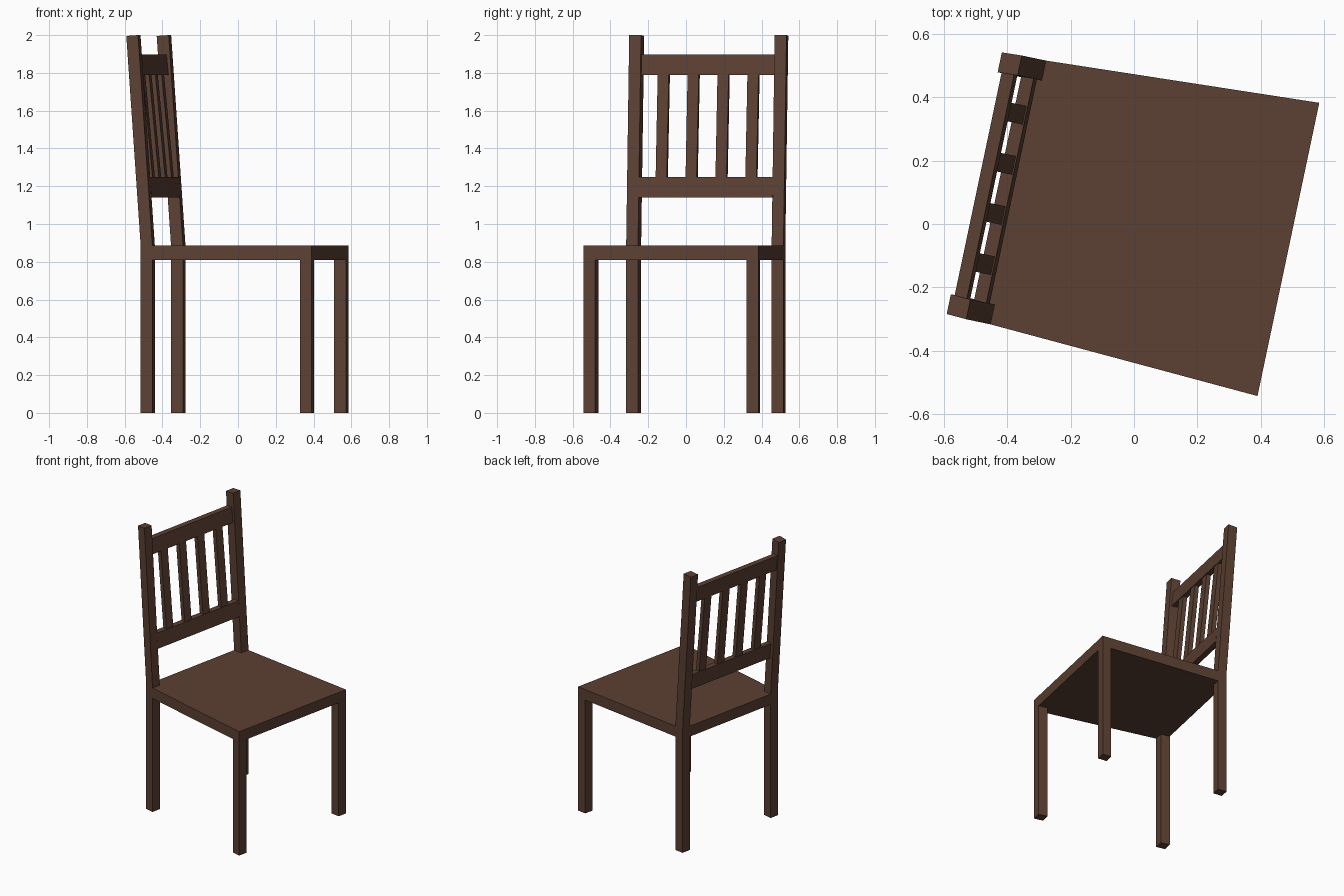
import bpy, math
from mathutils import Vector, Matrix

if "Cube" in bpy.data.objects:
    bpy.data.objects.remove(bpy.data.objects["Cube"])

brown = bpy.data.materials.new("dark_brown")
brown.diffuse_color = (0.107, 0.0513, 0.0331, 1)
brown.use_nodes = True
brown.node_tree.nodes["Principled BSDF"].inputs["Base Color"].default_value = brown.diffuse_color

# chair frame: local x = forward, local y = sideways, turned about z
TURN = Matrix.Rotation(math.radians(-11.9), 4, 'Z')
MID = 0.022            # sideways centre of the chair
SEAT_LOW, SEAT_TOP = 0.81, 0.885
LEG = 0.064


def prism(name, bottom, top):
    """Four-sided solid between two quads."""
    pts = [TURN @ Vector(p) for p in bottom + top]
    faces = [(3, 2, 1, 0), (4, 5, 6, 7)]
    faces += [(i, (i + 1) % 4, (i + 1) % 4 + 4, i + 4) for i in range(4)]
    me = bpy.data.meshes.new(name)
    me.from_pydata(pts, [], faces)
    me.materials.append(brown)
    ob = bpy.data.objects.new(name, me)
    bpy.context.collection.objects.link(ob)
    return ob


def at(quad, z, shift=0.0):
    return [(x + shift, y, z) for x, y in quad]


# tapered seat, wider at the front
FRONT, BACK, WF, WB = 0.4935, -0.442, 0.473, 0.422
seat = [(BACK, MID - WB), (FRONT, MID - WF), (FRONT, MID + WF), (BACK, MID + WB)]
prism("seat", at(seat, SEAT_LOW), at(seat, SEAT_TOP))

slope = (WF - WB) / (FRONT - BACK)
TILT = math.tan(math.radians(4))


def leg_section(x0, x1, side):
    """Leg outline whose sides follow the seat taper."""
    def edge(x):
        return WB + slope * (x - BACK)
    q = [(x0, MID + side * edge(x0)), (x1, MID + side * edge(x1)),
         (x1, MID + side * (edge(x1) - LEG)), (x0, MID + side * (edge(x0) - LEG))]
    return q if side < 0 else q[::-1]


for side, label in ((-1, "left"), (1, "right")):
    # straight legs
    prism("front_leg_" + label, at(leg_section(FRONT - LEG, FRONT, side), 0),
          at(leg_section(FRONT - LEG, FRONT, side), SEAT_LOW))
    back = leg_section(BACK, BACK + LEG, side)
    prism("back_leg_" + label, at(back, 0), at(back, SEAT_LOW))
    # leaning back posts, ends cut square to the lean
    top = [(x - TILT * (2.0 - SEAT_TOP), y, 2.0 - (BACK + LEG - x) * TILT) for x, y in back]
    prism("back_post_" + label, at(back, SEAT_TOP - 0.005), top)


def lean(z):
    """Front plane of the rails and slats."""
    return -0.398 - 0.097 * (z - 1.18)


def back_bar(name, y0, y1, z0, z1, inset, depth):
    def quad(z):
        f = lean(z) - inset
        return [(f - depth, y0, z), (f, y0, z), (f, y1, z), (f - depth, y1, z)]
    prism(name, quad(z0), quad(z1))


# cross rails
inner = WB - LEG + 0.006
back_bar("lower_rail", MID - inner, MID + inner, 1.14, 1.248, 0, 0.04)
back_bar("upper_rail", MID - inner, MID + inner, 1.79, 1.897, 0, 0.04)

# upright slats
for i in range(4):
    c = MID + (i - 1.5) * 0.1618
    back_bar(f"slat_{i + 1}", c - 0.03, c + 0.03, 1.24, 1.80, 0.005, 0.03)
